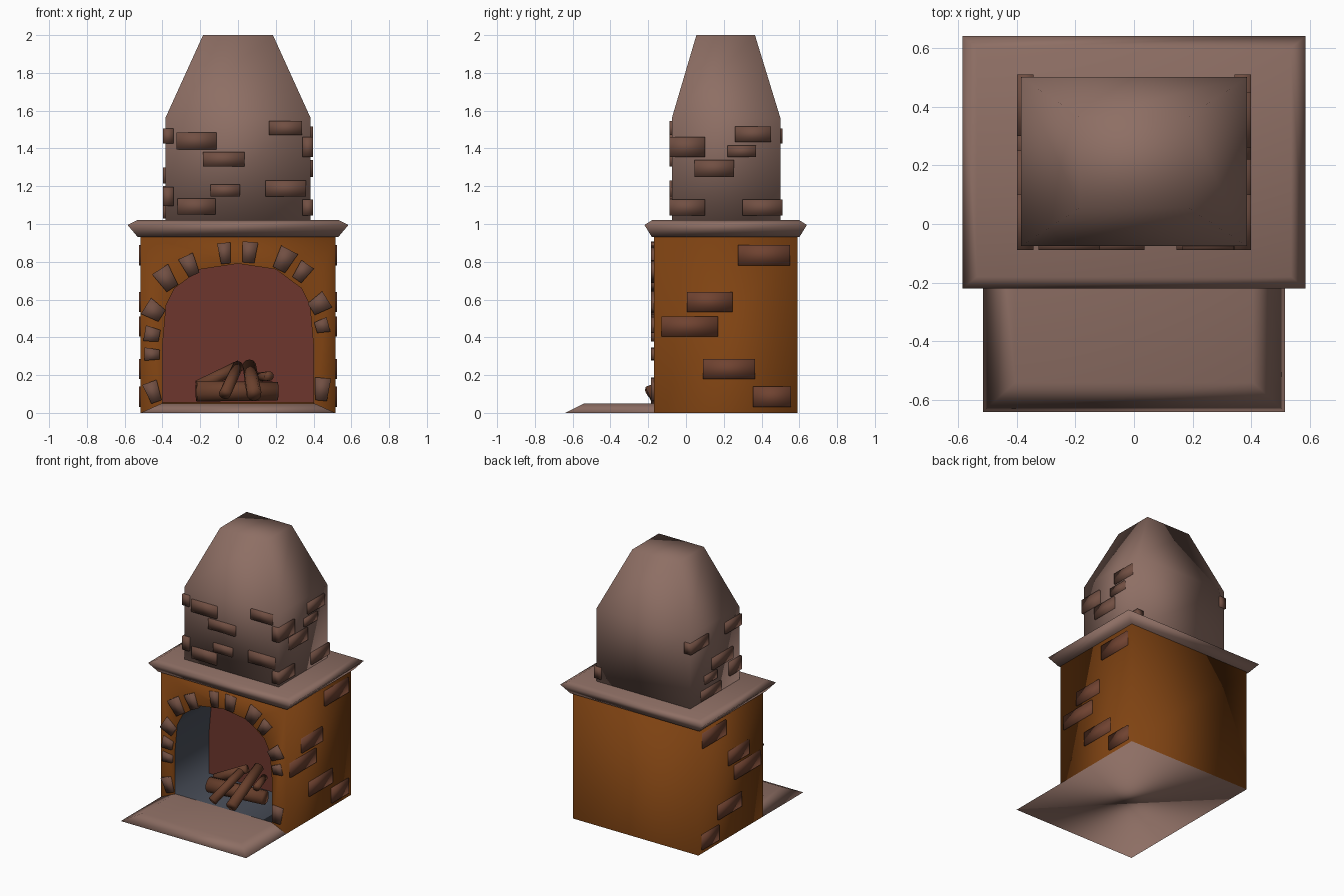
import bpy, bmesh, math
from mathutils import Vector, Matrix

if "Cube" in bpy.data.objects:
    bpy.data.objects.remove(bpy.data.objects["Cube"])


def material(name, r, g, b):
    m = bpy.data.materials.new(name)
    m.diffuse_color = (r, g, b, 1)
    m.use_nodes = True
    m.node_tree.nodes["Principled BSDF"].inputs["Base Color"].default_value = m.diffuse_color
    return m


PLASTER = material("mauve plaster", 0.27, 0.158, 0.128)
BRICK_WALL = material("orange brown wall", 0.21, 0.055, 0.006)
STONE = material("stone brown", 0.165, 0.078, 0.055)
SIDE_BRICK = material("red brown brick", 0.16, 0.055, 0.03)
LOG = material("log brown", 0.14, 0.05, 0.025)
SOOT = material("slate lining", 0.07, 0.08, 0.105)
FIRE_BACK = material("red fire back", 0.155, 0.037, 0.026)


def finish(name, bm, *mats, recalc=True):
    if recalc:
        bmesh.ops.recalc_face_normals(bm, faces=bm.faces)
    for f in bm.faces:
        f.smooth = True
    me = bpy.data.meshes.new(name)
    bm.to_mesh(me)
    bm.free()
    for m in mats:
        me.materials.append(m)
    ob = bpy.data.objects.new(name, me)
    bpy.context.collection.objects.link(ob)
    return ob


def add_box(bm, x0, x1, y0, y1, z0, z1):
    mat = Matrix.Translation(((x0 + x1) / 2, (y0 + y1) / 2, (z0 + z1) / 2))
    mat = mat @ Matrix.Diagonal((x1 - x0, y1 - y0, z1 - z0, 1))
    bmesh.ops.create_cube(bm, size=1, matrix=mat)


def stacked(name, levels, mat):
    """Rectangular rings (x half width, y0, y1, z) joined bottom to top."""
    bm = bmesh.new()
    rings = [[bm.verts.new(p) for p in ((-x, a, z), (x, a, z), (x, b, z), (-x, b, z))]
             for x, a, b, z in levels]
    bm.faces.new(rings[0])
    bm.faces.new(rings[-1])
    for lo, hi in zip(rings, rings[1:]):
        for i in range(4):
            j = (i + 1) % 4
            bm.faces.new((lo[i], lo[j], hi[j], hi[i]))
    return finish(name, bm, mat)


# Hearth slab, mantel shelf and chimney hood
stacked("hearth_slab", [(0.515, -0.64, 0.59, 0), (0.405, -0.54, 0.48, 0.05)], PLASTER)
stacked("mantel_shelf", [(0.53, -0.18, 0.60, 0.93), (0.585, -0.22, 0.64, 0.995),
                         (0.535, -0.18, 0.60, 1.02)], PLASTER)
stacked("chimney_hood", [(0.385, -0.075, 0.50, 1.0), (0.385, -0.075, 0.50, 1.56),
                         (0.185, 0.055, 0.365, 2.0)], PLASTER)

# Arched opening, left to right
half = [(-0.4, 0.0), (-0.4, 0.35), (-0.38, 0.57), (-0.335, 0.66), (-0.2, 0.76)]
ARCH = half + [(0, 0.79)] + [(-x, z) for x, z in reversed(half)]
W, FRONT, BACK, TOP = 0.515, -0.17, 0.59, 0.93

# Body shell with the arch cut from its front
bm = bmesh.new()
fl, fr, tr, tl = [bm.verts.new((x, FRONT, z)) for x, z in ((-W, 0), (W, 0), (W, TOP), (-W, TOP))]
bl, br, btr, btl = [bm.verts.new((x, BACK, z)) for x, z in ((-W, 0), (W, 0), (W, TOP), (-W, TOP))]
rim = [bm.verts.new((x, FRONT, z)) for x, z in ARCH]
bm.faces.new([fl] + rim + [fr, tr, tl])
bm.faces.new((fr, br, btr, tr))
bm.faces.new((bl, fl, tl, btl))
bm.faces.new((br, bl, btl, btr))
bm.faces.new((tl, tr, btr, btl))
finish("body_shell", bm, BRICK_WALL, recalc=False)

# Firebox lining, facing inward, with a red back wall
bm = bmesh.new()
prof = [(x, max(z, 0.054)) for x, z in ARCH]
near = [bm.verts.new((x, FRONT, z)) for x, z in prof]
far = [bm.verts.new((x, 0.23, z)) for x, z in prof]
n = len(prof)
for i in range(n):
    j = (i + 1) % n
    bm.faces.new((near[j], near[i], far[i], far[j]))
back = bm.faces.new(list(reversed([bm.verts.new(v.co) for v in far])))
back.material_index = 1
bm.normal_update()
if back.normal.y > 0:
    back.normal_flip()
center = Vector((0, 0, 0.35))
for f in bm.faces:
    if f.normal.dot(center - f.calc_center_median()) < 0:
        f.normal_flip()
finish("firebox_lining", bm, SOOT, FIRE_BACK, recalc=False)

# Wedge stones round the arch: x, z, width, height, tilt in degrees
STONES = [(-0.07, 0.845, 0.07, 0.11, 6), (0.06, 0.85, 0.085, 0.11, -5),
          (0.245, 0.81, 0.10, 0.12, -28), (0.34, 0.745, 0.08, 0.10, -35),
          (0.43, 0.575, 0.10, 0.10, -58), (0.445, 0.46, 0.08, 0.07, -75),
          (0.445, 0.125, 0.085, 0.12, -5), (-0.255, 0.78, 0.085, 0.11, 25),
          (-0.38, 0.71, 0.10, 0.12, 33), (-0.445, 0.54, 0.10, 0.10, 58),
          (-0.455, 0.415, 0.085, 0.08, 80), (-0.455, 0.31, 0.07, 0.08, 88),
          (-0.45, 0.11, 0.08, 0.11, 20)]
bm = bmesh.new()
for x, z, w, h, tilt in STONES:
    m = Matrix.Translation((x, -0.165, z)) @ Matrix.Rotation(math.radians(-tilt), 4, 'Y')
    m = m @ Matrix.Diagonal((w, 0.04, h, 1))
    for v in bmesh.ops.create_cube(bm, size=1)["verts"]:
        v.co.x *= 1.0 if v.co.z > 0 else 0.72
        v.co = m @ v.co
finish("arch_stones", bm, STONE)

# Bricks on both body sides: y0, y1, z0, z1
bm = bmesh.new()
for r in [(0.275, 0.55, 0.78, 0.89), (0.005, 0.245, 0.535, 0.64), (-0.13, 0.17, 0.405, 0.51),
          (0.09, 0.365, 0.18, 0.285), (0.355, 0.555, 0.03, 0.14)]:
    add_box(bm, 0.49, 0.525, *r)
    add_box(bm, -0.525, -0.49, *r)
finish("body_side_bricks", bm, SIDE_BRICK)

# Chimney bricks: front (x0, x1, z0, z1), then each side (y0, y1, z0, z1)
bm = bmesh.new()
for x0, x1, z0, z1 in [(-0.325, -0.115, 1.395, 1.485), (-0.185, 0.035, 1.305, 1.38),
                       (-0.145, 0.01, 1.145, 1.21), (-0.32, -0.12, 1.05, 1.135),
                       (0.165, 0.34, 1.47, 1.545), (0.145, 0.36, 1.145, 1.23)]:
    add_box(bm, x0, x1, -0.088, -0.05, z0, z1)
RIGHT = [(-0.088, 0.10, 1.355, 1.46), (0.26, 0.45, 1.435, 1.515), (0.22, 0.37, 1.355, 1.415),
         (0.045, 0.255, 1.25, 1.34), (-0.088, 0.10, 1.045, 1.13), (0.30, 0.51, 1.045, 1.13)]
LEFT = [(-0.088, 0.10, 1.425, 1.505), (0.30, 0.51, 1.425, 1.505), (0.01, 0.25, 1.215, 1.30),
        (0.20, 0.34, 1.14, 1.20), (0.15, 0.38, 1.03, 1.10), (-0.088, 0.05, 1.095, 1.195)]
for r in RIGHT:
    add_box(bm, 0.342, 0.398, *r)
for r in LEFT:
    add_box(bm, -0.398, -0.342, *r)
finish("chimney_bricks", bm, STONE)

# Log pile: start, end, radius
LOGS = [((-0.22, -0.02, 0.115), (0.21, 0.02, 0.115), 0.055),
        ((-0.07, -0.20, 0.10), (0.0, 0.04, 0.25), 0.032),
        ((0.085, -0.20, 0.10), (0.06, 0.16, 0.25), 0.04),
        ((-0.21, 0.04, 0.14), (0.01, 0.09, 0.25), 0.034),
        ((0.165, -0.02, 0.195), (0.11, 0.15, 0.19), 0.026)]
bm = bmesh.new()
for a, b, r in LOGS:
    a, b = Vector(a), Vector(b)
    d = b - a
    m = Matrix.Translation((a + b) / 2) @ d.to_track_quat('Z', 'Y').to_matrix().to_4x4()
    bmesh.ops.create_cone(bm, cap_ends=True, segments=10, radius1=r, radius2=r * 0.9,
                          depth=d.length, matrix=m)
finish("fire_logs", bm, LOG)
